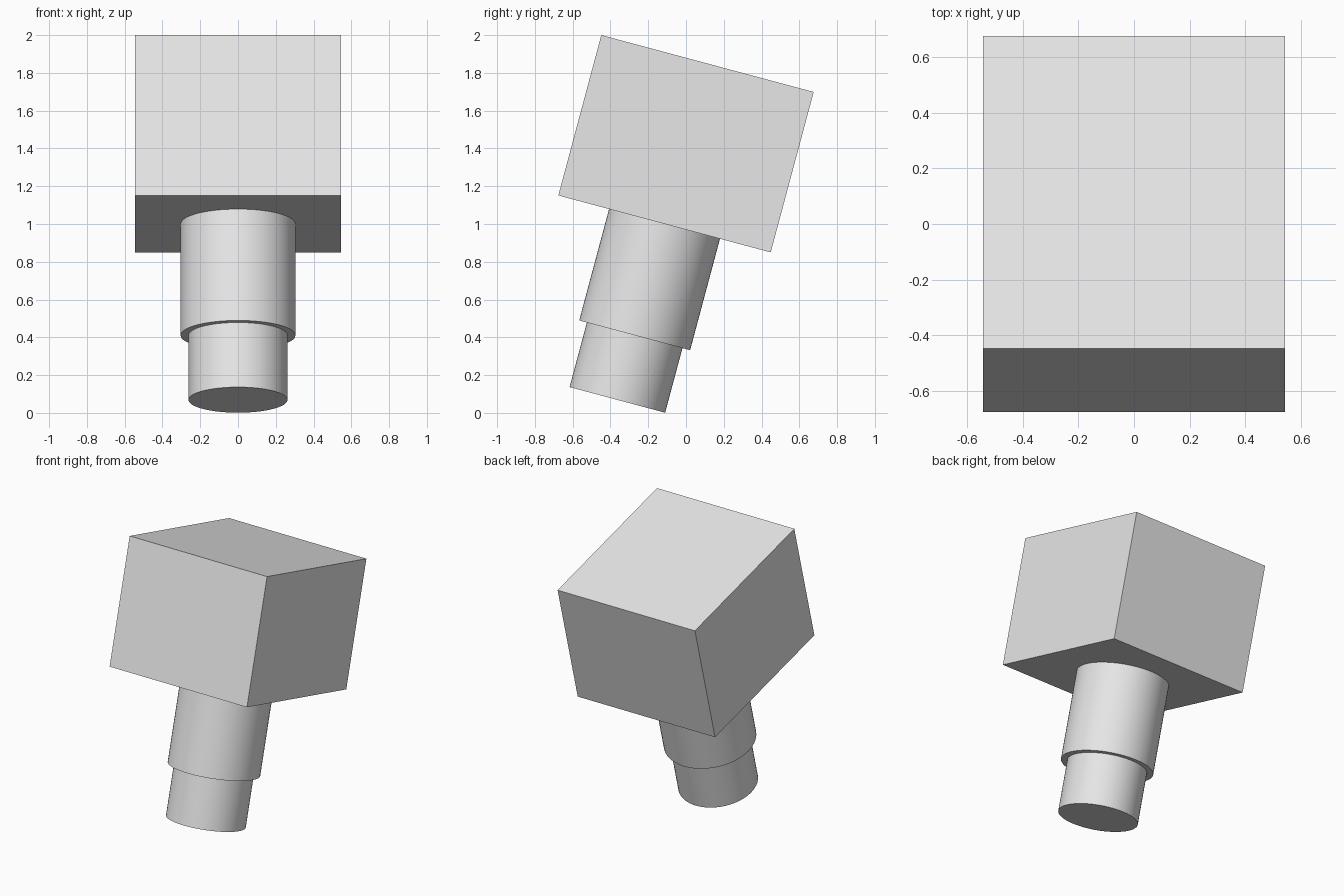
import bpy
from math import radians
from mathutils import Matrix, Vector

if "Cube" in bpy.data.objects:
    bpy.data.objects.remove(bpy.data.objects["Cube"])

# Everything is built along a local vertical axis, then leaned back 15 degrees
TILT = Matrix.Translation((0, 0, 1.425)) @ Matrix.Rotation(radians(-15), 4, 'X')

grey = bpy.data.materials.new("light_grey")
grey.diffuse_color = (0.8, 0.8, 0.8, 1)
grey.use_nodes = True
grey.node_tree.nodes["Principled BSDF"].inputs["Base Color"].default_value = grey.diffuse_color


def finish(name, z):
    ob = bpy.context.object
    ob.name = name
    ob.data.materials.append(grey)
    ob.matrix_world = TILT @ Matrix.Translation(Vector((0, 0, z)))
    return ob


def cylinder(name, radius, bottom, top):
    bpy.ops.mesh.primitive_cylinder_add(vertices=64, radius=radius, depth=top - bottom)
    bpy.ops.object.shade_smooth_by_angle(angle=radians(30))
    return finish(name, (top + bottom) / 2)


# Block head
bpy.ops.mesh.primitive_cube_add(size=1)
head = bpy.context.object
head.data.transform(Matrix.Diagonal((1.088, 1.164, 0.879, 1)))
finish("head_block", 0)

# Stepped handle below the block
cylinder("handle_upper", 0.304, -1.05, -0.4395)
cylinder("handle_lower", 0.262, -1.404, -1.05)
